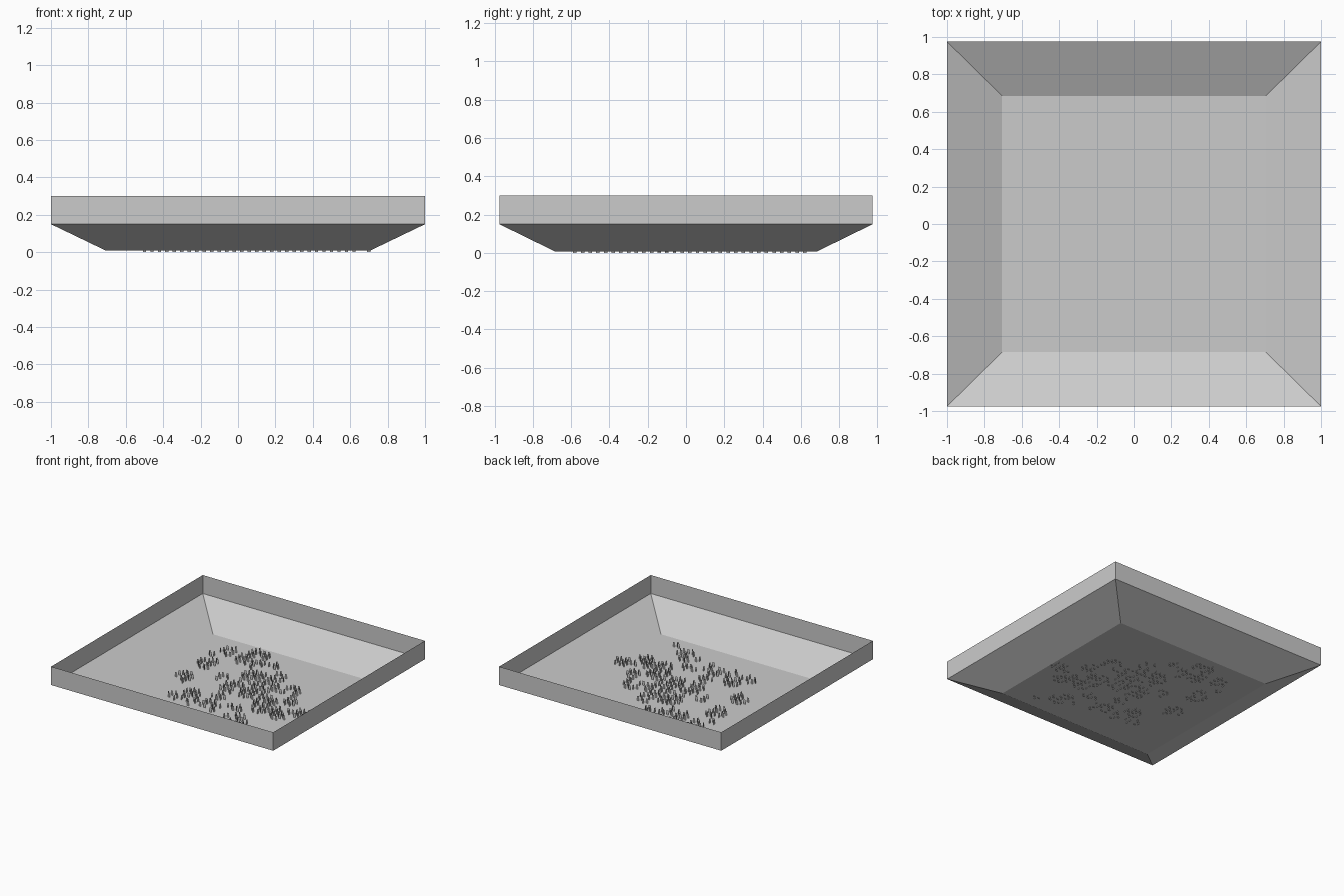
import bpy
import bmesh
import random

cube = bpy.data.objects.get("Cube")
if cube:
    bpy.data.objects.remove(cube, do_unlink=True)


def make_material(name, colour):
    mat = bpy.data.materials.new(name)
    mat.use_nodes = True
    mat.diffuse_color = colour
    mat.node_tree.nodes["Principled BSDF"].inputs["Base Color"].default_value = colour
    return mat


grey = make_material("plain grey", (0.6, 0.6, 0.6, 1))


def make_object(name, bm):
    mesh = bpy.data.meshes.new(name)
    bm.to_mesh(mesh)
    bm.free()
    mesh.materials.append(grey)
    obj = bpy.data.objects.new(name, mesh)
    bpy.context.collection.objects.link(obj)
    return obj


def ring(bm, half_x, half_y, z):
    corners = ((-1, -1), (1, -1), (1, 1), (-1, 1))
    return [bm.verts.new((sx * half_x, sy * half_y, z)) for sx, sy in corners]


# Thin open tray: flat floor, sloped sides and an upright rim
bm = bmesh.new()
floor_ring = ring(bm, 0.705, 0.685, 0.008)
slope_ring = ring(bm, 1.0, 0.975, 0.15)
rim_ring = ring(bm, 1.0, 0.975, 0.30)
bm.faces.new(floor_ring[::-1])
for low, high in ((floor_ring, slope_ring), (slope_ring, rim_ring)):
    for i in range(4):
        j = (i + 1) % 4
        bm.faces.new((low[i], low[j], high[j], high[i]))
make_object("tray", bm)

# Patches of small upright blades: centre x, centre y, radius in hundredths
patches = (
    (-43, 48, 7), (-20, 57, 9), (-24, 43, 8), (-12, 41, 7), (0, 46, 5),
    (-50, 38, 4), (-43, 22, 9), (-43, -7, 8), (14, 31, 8), (0, 21, 11),
    (-20, 9, 6), (17, 12, 11), (36, 17, 8), (45, 3, 7), (-4, -2, 10),
    (12, -4, 8), (30, -8, 9), (34, -21, 7), (50, -20, 9), (64, -11, 7),
    (-4, -20, 7), (-22, -28, 8), (-31, -38, 5), (-17, -38, 7),
    (1, -37, 9), (18, -30, 7), (29, -46, 9), (36, -50, 6), (48, -57, 3),
)
PITCH = 0.02
HALF = 0.009
BOTTOM, TOP = 0.0, 0.045


def in_patch(x, y):
    return any((x - cx / 100) ** 2 + (y - cy / 100) ** 2 < (r / 100) ** 2
               for cx, cy, r in patches)


# Blades stand on the edges of a square grid, turned alternately along x and y
random.seed(4)
bm = bmesh.new()
for i in range(-28, 36):
    for j in range(-31, 34):
        x, y = i * PITCH, j * PITCH
        if (i + j) % 2 == 0 or not in_patch(x, y) or random.random() > 0.62:
            continue
        dx, dy = (HALF, 0) if i % 2 else (0, HALF)
        bm.faces.new([bm.verts.new(co) for co in (
            (x - dx, y - dy, BOTTOM), (x + dx, y + dy, BOTTOM),
            (x + dx, y + dy, TOP), (x - dx, y - dy, TOP))])
make_object("upright_blades", bm)
